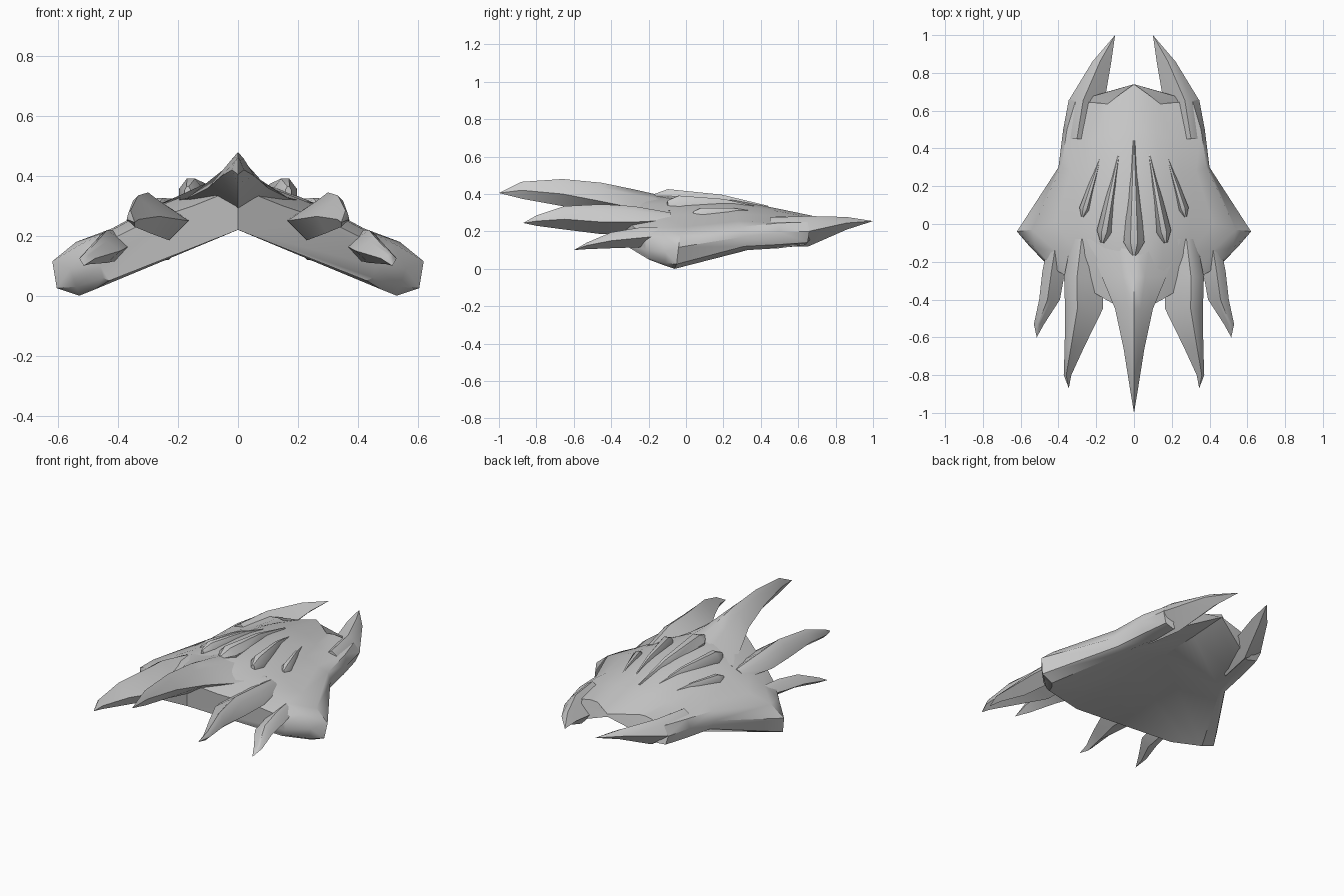
import bpy, bmesh, math
from mathutils import Vector

if "Cube" in bpy.data.objects:
    bpy.data.objects.remove(bpy.data.objects["Cube"])

hull_grey = bpy.data.materials.new("hull_grey")
hull_grey.diffuse_color = (0.6, 0.6, 0.6, 1)
hull_grey.use_nodes = True
hull_grey.node_tree.nodes["Principled BSDF"].inputs["Base Color"].default_value = hull_grey.diffuse_color


def finish(name, bm, mirror=True, angle=45):
    """Mirror, clean, smooth and link a part."""
    if mirror:
        bmesh.ops.mirror(bm, geom=bm.verts[:] + bm.edges[:] + bm.faces[:],
                         axis='X', merge_dist=0.0005)
    bmesh.ops.remove_doubles(bm, verts=bm.verts[:], dist=0.0005)
    bmesh.ops.recalc_face_normals(bm, faces=bm.faces[:])
    me = bpy.data.meshes.new(name)
    bm.to_mesh(me)
    bm.free()
    me.materials.append(hull_grey)
    for p in me.polygons:
        p.use_smooth = True
    me.set_sharp_from_angle(angle=math.radians(angle))
    ob = bpy.data.objects.new(name, me)
    bpy.context.collection.objects.link(ob)
    return ob


def skin(bm, rows, closed):
    """Bridge equal-length rows of vertices with quads."""
    n = len(rows[0])
    for a, b in zip(rows, rows[1:]):
        for i in range(n if closed else n - 1):
            j = (i + 1) % n
            bm.faces.new((a[i], a[j], b[j], b[i]))


def horn(name, rings, tip, lean=0.0, mirror=True):
    """Spike from rings of (x, y, half width, ridge z, edge z, keel z)."""
    bm = bmesh.new()
    rows = []
    for x, y, w, zt, ze, zb in rings:
        pts = [(x - w, y, ze), (x + (lean - 0.35) * w, y, ze + 0.72 * (zt - ze)),
               (x + lean * w, y, zt), (x + (lean + 0.35) * w, y, ze + 0.72 * (zt - ze)),
               (x + w, y, ze), (x - lean * w, y, zb)]
        rows.append([bm.verts.new(p) for p in pts])
    skin(bm, rows, True)
    bm.faces.new(rows[0])
    end = bm.verts.new(tip)
    last = rows[-1]
    for i in range(len(last)):
        bm.faces.new((last[i], last[(i + 1) % len(last)], end))
    return finish(name, bm, mirror)


def fin(name, back, front, width, rise, mirror=True):
    """Raised teardrop blade, thin at the back and blunt at the front."""
    bm = bmesh.new()
    b, f = Vector(back), Vector(front)
    side = Vector((f.y - b.y, b.x - f.x, 0)).normalized() * -width
    rows = []
    for s, w, h in [(0.03, 0.08, 0.1), (0.42, 0.5, 0.9), (0.87, 1, 1), (0.98, 0.25, 0.35)]:
        c = b.lerp(f, s)
        up = Vector((0, 0, rise * h))
        low = Vector((0, 0, -0.03))
        rows.append([bm.verts.new(p) for p in (
            c - side * w + low, c - side * w + up * 0.25, c - side * w * 0.35 + up,
            c + side * w * 0.35 + up, c + side * w + up * 0.25, c + side * w + low)])
    skin(bm, rows, True)
    bm.faces.new(rows[0])
    bm.faces.new(rows[-1])
    return finish(name, bm, mirror, 35)


# Shell: lines running front to back, from the ridge out over the rim
upper = [
    [(0, -.48, .36), (0, -.25, .395), (0, 0, .39), (0, .25, .37), (0, .5, .32), (0, .74, .27)],
    [(.15, -.40, .30), (.15, -.2, .345), (.16, 0, .35), (.14, .25, .345), (.12, .48, .31), (.07, .69, .27)],
    [(.3, -.31, .25), (.3, -.15, .285), (.3, 0, .29), (.25, .27, .295), (.2, .45, .285), (.14, .635, .265)],
    [(.42, -.24, .19), (.42, -.14, .22), (.42, 0, .225), (.33, .28, .255), (.26, .45, .265), (.18, .64, .27)],
]
lower = [
    [(.46, -.21, .15), (.52, -.13, .175), (.54, -.03, .18), (.385, .3, .225), (.355, .5, .245), (.31, .65, .25)],
    [(.46, -.215, .10), (.56, -.11, .09), (.62, -.04, .115), (.40, .3, .17), (.375, .5, .195), (.345, .66, .20)],
    [(.45, -.2, .06), (.54, -.11, .03), (.605, -.05, .025), (.38, .31, .12), (.35, .5, .13), (.32, .65, .14)],
    [(.43, -.2, .05), (.48, -.12, .02), (.53, -.06, .0), (.33, .33, .10), (.29, .5, .11), (.26, .64, .13)],
    [(0, -.48, .22), (0, -.25, .22), (0, 0, .225), (0, .25, .23), (0, .5, .24), (0, .74, .255)],
]
bm = bmesh.new()
lines = [[bm.verts.new(p) for p in line] for line in upper + lower]
skin(bm, lines, False)
bm.faces.new([l[0] for l in lines])
bm.faces.new([l[-1] for l in lines])
finish("shell", bm)

# Forward horns
horn("centre_horn", [(0, -.08, .25, .38, .31, .25), (0, -.28, .17, .425, .325, .24),
                     (0, -.45, .10, .46, .36, .285), (0, -.66, .055, .48, .40, .335),
                     (0, -.88, .02, .465, .42, .375)], (0, -1, .405), mirror=False)
horn("middle_horn", [(.25, -.08, .08, .30, .26, .22), (.265, -.28, .105, .335, .25, .185),
                     (.265, -.45, .10, .345, .25, .185), (.315, -.65, .052, .335, .265, .21),
                     (.352, -.8, .02, .285, .255, .23)], (.345, -.87, .245), lean=.35)
horn("outer_horn", [(.40, -.08, .05, .22, .18, .13), (.425, -.25, .06, .22, .165, .115),
                    (.447, -.4, .055, .195, .15, .11), (.503, -.53, .027, .14, .125, .105)],
     (.515, -.6, .1), lean=.2)

# Rear prongs continuing the side rims
horn("rear_prong", [(.285, .45, .085, .275, .21, .115), (.25, .655, .095, .282, .20, .12),
                    (.17, .86, .05, .277, .245, .21)], (.10, 1.0, .255), lean=.2)

# Raised blades along the back
fin("centre_fin", (0, .46, .33), (0, -.18, .385), .055, .048, mirror=False)
fin("inner_fin", (.07, .43, .32), (.17, -.11, .35), .04, .045)
fin("outer_fin", (.16, .41, .30), (.275, .03, .295), .03, .03)
